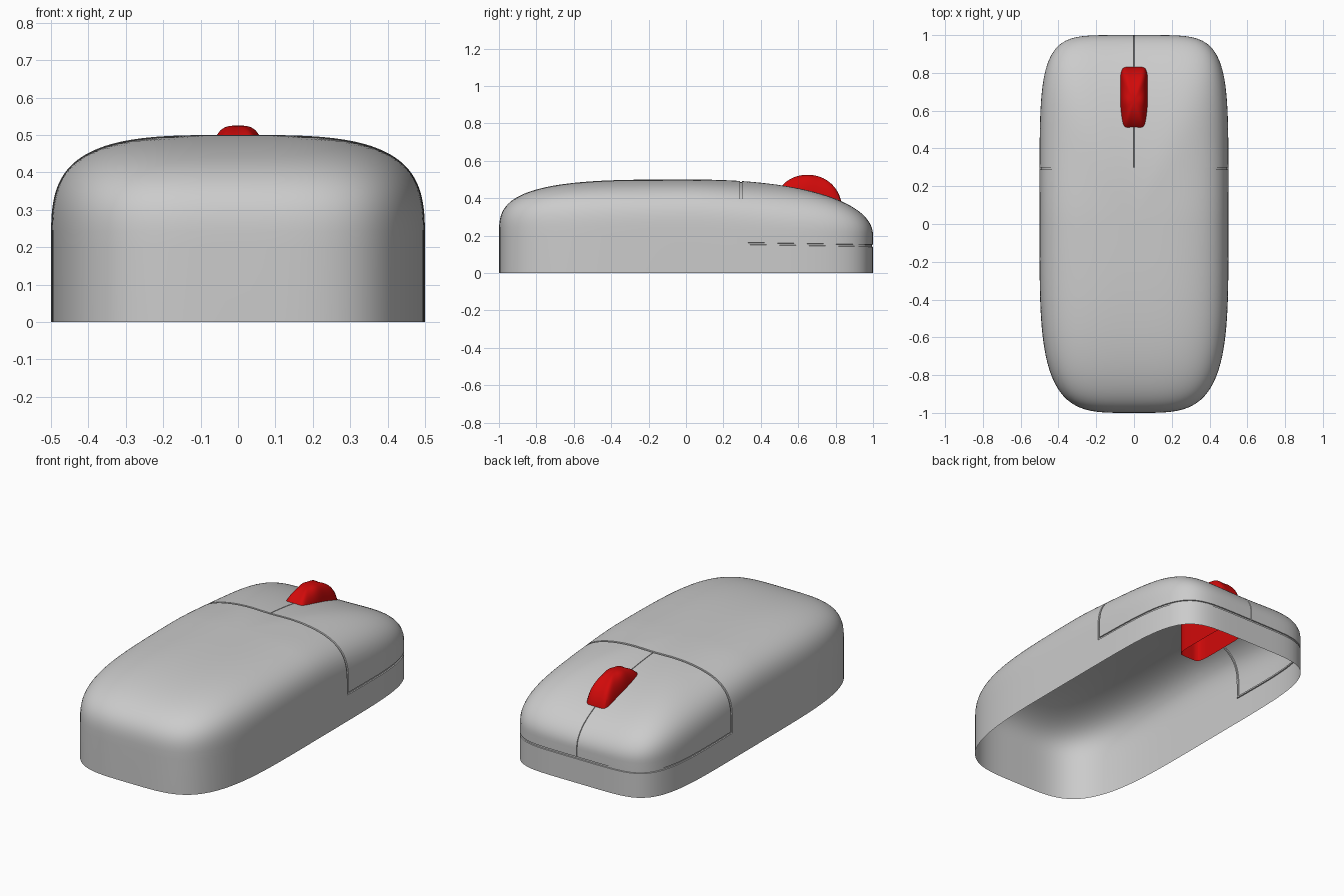
import bpy
import bmesh
from math import sin, cos, pi, radians

if "Cube" in bpy.data.objects:
    bpy.data.objects.remove(bpy.data.objects["Cube"], do_unlink=True)


def material(name, colour):
    mat = bpy.data.materials.new(name)
    mat.use_nodes = True
    mat.diffuse_color = colour
    mat.node_tree.nodes["Principled BSDF"].inputs["Base Color"].default_value = colour
    return mat


def dome(half_x, half_y, z_base, z_wall, z_top, plan, crown, y_mid=0, segs=192, steps=40):
    """Open-bottomed shell: straight walls under a rounded crown.
    plan = (front, back) corner exponents, crown = (front, side, back) profile exponents."""
    bm = bmesh.new()
    rings = [[] for _ in range(steps + 1)]
    for j in range(segs):
        a = 2 * pi * j / segs
        c, s = cos(a), sin(a)
        n = plan[1] if s > 0 else plan[0]
        r = (abs(c / half_x) ** n + abs(s / half_y) ** n) ** (-1 / n)
        end = crown[2] if s > 0 else crown[0]
        p = crown[1] + (end - crown[1]) * s * s
        x, y = r * c, r * s
        rings[0].append(bm.verts.new((x, y + y_mid, z_base)))
        for i in range(steps):
            phi = pi / 2 * i / steps
            k, h = cos(phi) ** (2 / p), sin(phi) ** (2 / p)
            z = z_wall + (z_top - z_wall) * h
            rings[i + 1].append(bm.verts.new((x * k, y * k + y_mid, z)))
    for low, high in zip(rings, rings[1:]):
        for j in range(segs):
            m = (j + 1) % segs
            bm.faces.new((low[j], low[m], high[m], high[j]))
    pole = bm.verts.new((0, y_mid, z_top))
    for j in range(segs):
        bm.faces.new((rings[-1][j], rings[-1][(j + 1) % segs], pole))
    return bm


def finish(bm, name, mat):
    bm.normal_update()
    mesh = bpy.data.meshes.new(name)
    bm.to_mesh(mesh)
    bm.free()
    mesh.materials.append(mat)
    obj = bpy.data.objects.new(name, mesh)
    bpy.context.collection.objects.link(obj)
    bpy.ops.object.select_all(action='DESELECT')
    obj.select_set(True)
    bpy.context.view_layer.objects.active = obj
    bpy.ops.object.shade_smooth_by_angle(angle=radians(30))


def cut(bm, co, normal, rule):
    """Slice only the faces whose centre satisfies the rule."""
    faces = [f for f in bm.faces if rule(f.calc_center_median())]
    geom = set(faces)
    for f in faces:
        geom.update(f.edges)
        geom.update(f.verts)
    bmesh.ops.bisect_plane(bm, geom=list(geom), dist=1e-5, plane_co=co, plane_no=normal)


grey = material("light grey plastic", (0.6, 0.6, 0.6, 1))
red = material("red wheel", (0.64, 0.003, 0.003, 1))

# Body shell
body = dome(0.5, 1.0, 0, 0.2, 0.5, plan=(4.0, 5.7), crown=(3.3, 3.5, 2.15))

# Seam layout: across the top, around the back wall, between the two buttons
Y0, Y1 = 0.288, 0.300
SLOPE, GAP, HALF = 0.017, 0.012, 0.002


def seam_low(y):
    return 0.152 - SLOPE * (y - Y0)


for y in (Y0, Y1):
    cut(body, (0, y, 0), (0, 1, 0), lambda c: True)
for lift in (0, GAP):
    cut(body, (0, Y0, seam_low(Y0) + lift), (0, SLOPE, 1), lambda c: c.y > Y0)
for x in (-HALF, HALF):
    cut(body, (x, 0, 0), (1, 0, 0), lambda c: c.y > Y1 and c.z > seam_low(c.y) + GAP)


def in_seam(c):
    if c.y < Y0 or c.z < seam_low(c.y):
        return False
    return c.y < Y1 or c.z < seam_low(c.y) + GAP or abs(c.x) < HALF


# Press the seams into the shell
body.normal_update()
seams = [f for f in body.faces if in_seam(f.calc_center_median())]
bmesh.ops.inset_region(body, faces=seams, thickness=0.0015, depth=-0.006)
finish(body, "body_shell", grey)

# Scroll wheel
wheel = dome(0.075, 0.185, 0.145, 0.34, 0.525, plan=(6.5, 6.5), crown=(2.0, 3.3, 2.0),
             y_mid=0.65, segs=96, steps=24)
finish(wheel, "scroll_wheel", red)
